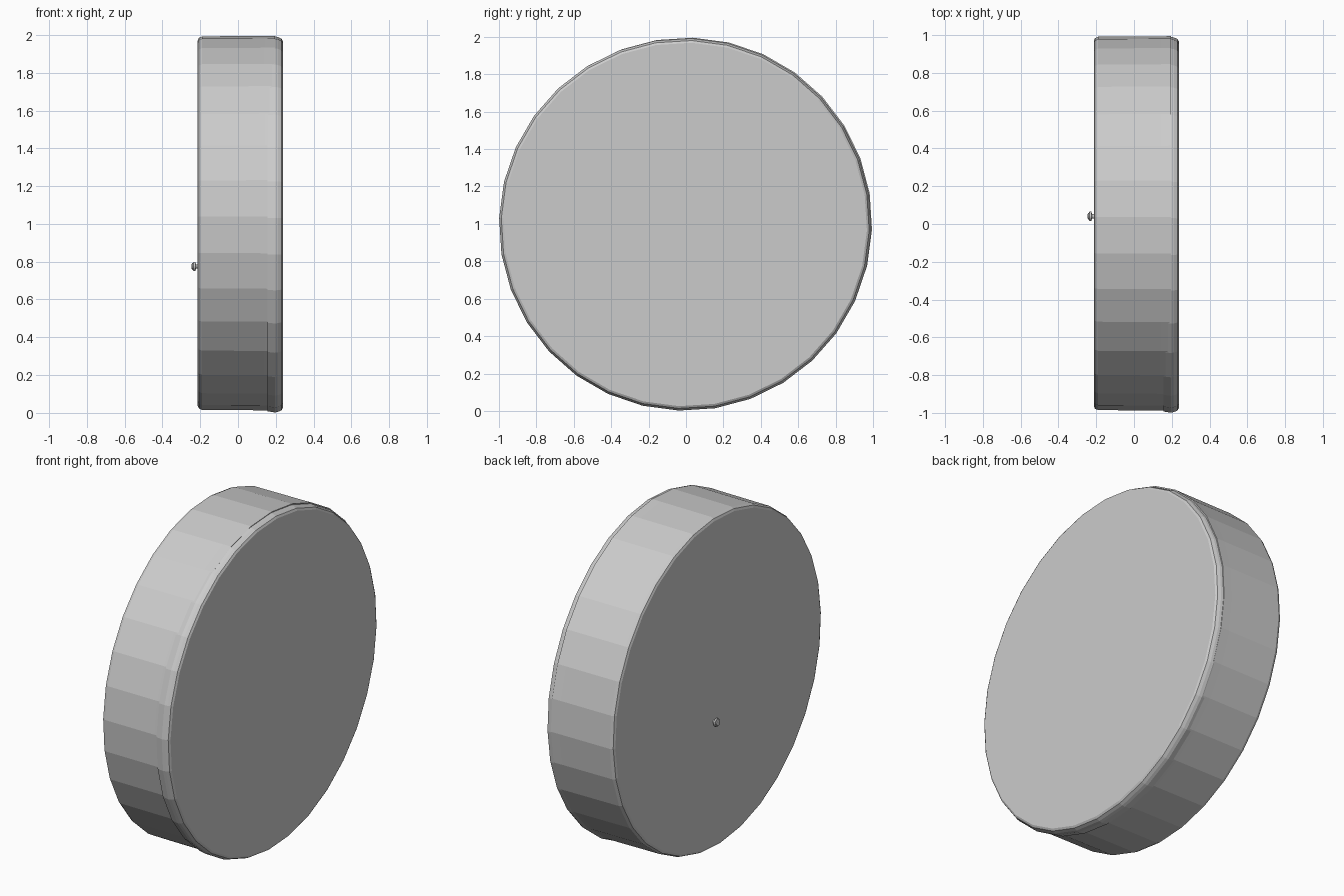
import bpy, bmesh
from math import sin, cos, radians, pi

if "Cube" in bpy.data.objects:
    bpy.data.objects.remove(bpy.data.objects["Cube"])


def lathe_x(name, profile, center, sides, phase=0.0):
    """Revolve (x, radius) points round the x axis and cap both ends."""
    bm = bmesh.new()
    rings = []
    for x, r in profile:
        rings.append([bm.verts.new((x, center[0] + r * cos(phase + 2 * pi * i / sides),
                                    center[1] + r * sin(phase + 2 * pi * i / sides)))
                      for i in range(sides)])
    for a, b in zip(rings, rings[1:]):
        for i in range(sides):
            j = (i + 1) % sides
            bm.faces.new((a[i], a[j], b[j], b[i]))
    bm.faces.new(rings[0])
    bm.faces.new(rings[-1])
    bmesh.ops.recalc_face_normals(bm, faces=bm.faces[:])
    mesh = bpy.data.meshes.new(name)
    bm.to_mesh(mesh)
    bm.free()
    obj = bpy.data.objects.new(name, mesh)
    bpy.context.collection.objects.link(obj)
    return obj


PHASE = radians(-2)

# Drum-shaped case with softened back edge
lathe_x("case", [(-0.213, 0.968), (-0.207, 0.981), (-0.190, 0.989), (0.14, 0.991),
                 (0.197, 0.992)], (0.003, 1.004), 32, PHASE)

# Front cover, seated very slightly off centre on the case
lathe_x("front_cover", [(0.155, 0.989), (0.195, 0.9955), (0.212, 0.992), (0.230, 0.984),
                        (0.237, 0.972)], (-0.004, 0.997), 32, PHASE)

# Small adjusting knob on the back: stem, collar and head
lathe_x("knob_stem", [(-0.235, 0.011), (-0.205, 0.011)], (0.041, 0.775), 12)
lathe_x("knob_head", [(-0.245, 0.012), (-0.243, 0.017), (-0.238, 0.018), (-0.236, 0.024),
                      (-0.226, 0.024), (-0.223, 0.015)], (0.041, 0.775), 12)
